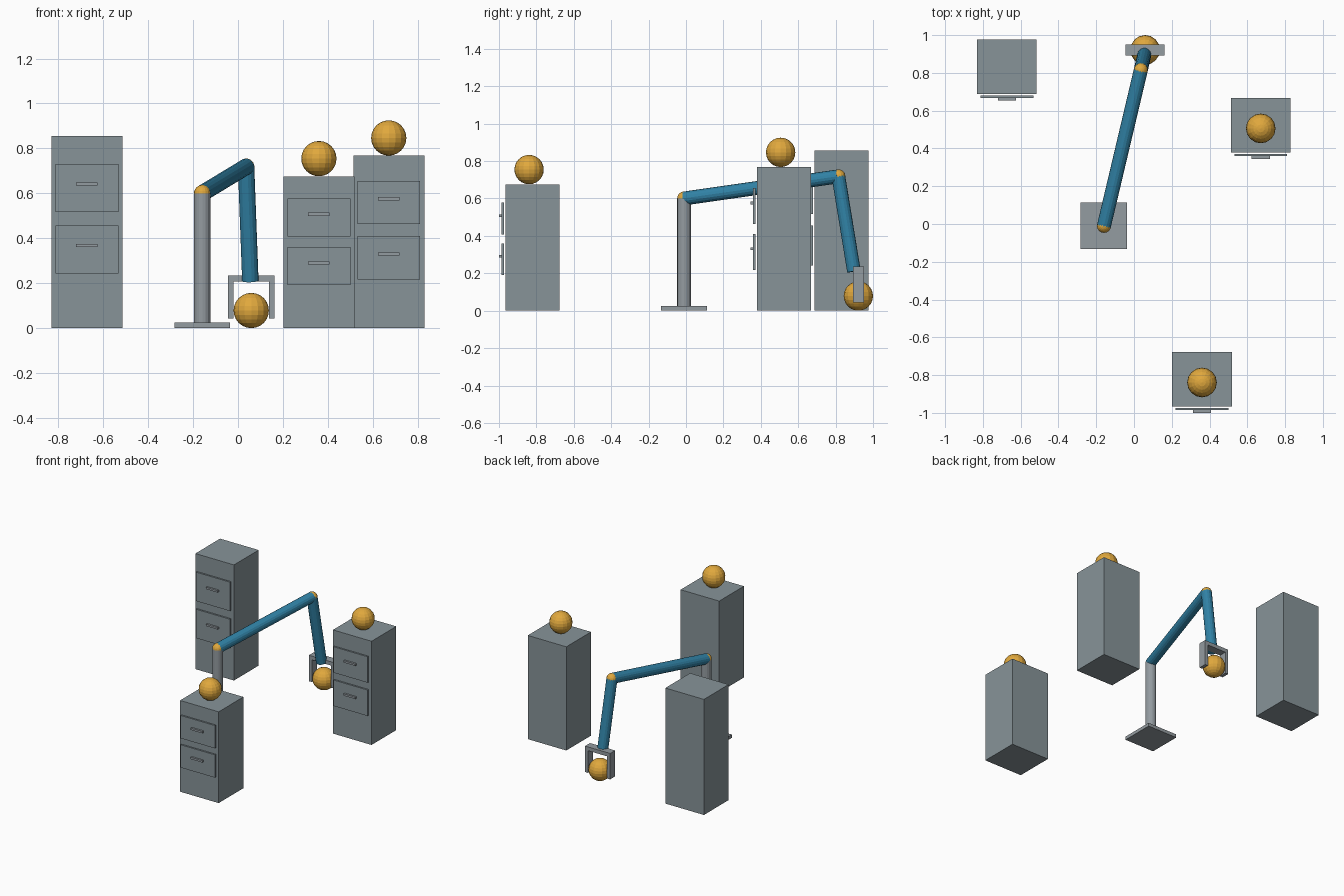
import bpy, math
from mathutils import Vector

if "Cube" in bpy.data.objects:
    bpy.data.objects.remove(bpy.data.objects["Cube"])


def material(name, rgb):
    lin = [c / 12.92 if c <= 0.04045 else ((c + 0.055) / 1.055) ** 2.4 for c in rgb]
    m = bpy.data.materials.new(name)
    m.diffuse_color = (*lin, 1)
    m.use_nodes = True
    m.node_tree.nodes["Principled BSDF"].inputs["Base Color"].default_value = m.diffuse_color
    return m


CABINET = material("cabinet grey", (0.53, 0.58, 0.60))
METAL = material("metal grey", (0.58, 0.61, 0.63))
BLUE = material("arm blue", (0.19, 0.51, 0.65))
GOLD = material("gold", (0.88, 0.66, 0.24))


def finish(name, mat):
    ob = bpy.context.object
    ob.name = name
    ob.data.materials.append(mat)
    return ob


def box(name, lo, hi, mat):
    lo, hi = Vector(lo), Vector(hi)
    bpy.ops.mesh.primitive_cube_add(size=1, location=(lo + hi) / 2)
    bpy.context.object.scale = hi - lo
    return finish(name, mat)


def ball(name, loc, r):
    bpy.ops.mesh.primitive_uv_sphere_add(segments=16, ring_count=12, radius=r, location=loc)
    return finish(name, GOLD)


def rod(name, a, b, r, mat):
    a, b = Vector(a), Vector(b)
    bpy.ops.mesh.primitive_cylinder_add(vertices=16, radius=r, depth=(b - a).length,
                                        location=(a + b) / 2)
    bpy.context.object.rotation_euler = (b - a).to_track_quat('Z', 'Y').to_euler()
    return finish(name, mat)


BALL_R = 0.0785


# Cabinet with two drawer fronts standing just clear of the body, and bar handles
def cabinet(tag, x, front, height, with_ball):
    box(f"{tag}_cabinet_body", (x - 0.158, front, 0), (x + 0.158, front + 0.289, height), CABINET)
    for level, mid, grip in (("lower", 0.408, 0.43), ("upper", 0.729, 0.75)):
        z, g = mid * height, grip * height
        half = 0.125 * height
        box(f"{tag}_{level}_drawer", (x - 0.14, front - 0.02, z - half),
            (x + 0.14, front - 0.008, z + half), CABINET)
        box(f"{tag}_{level}_handle", (x - 0.048, front - 0.034, g - 0.007),
            (x + 0.048, front - 0.02, g + 0.007), METAL)
    if with_ball:
        ball(f"{tag}_ball", (x, front + 0.127, height + BALL_R), BALL_R)


cabinet("back_left", -0.673, 0.688, 0.856, False)
cabinet("front_right", 0.36, -0.966, 0.676, True)
cabinet("back_right", 0.671, 0.379, 0.768, True)

# Robot arm: base plate, column, two links and their joints
R = 0.037
shoulder = Vector((-0.159, -0.01, 0.6))
elbow = Vector((0.036, 0.815, 0.718))
wrist = Vector((0.055, 0.898, 0.21))
bx, by = shoulder.x, shoulder.y
box("arm_base", (bx - 0.123, by - 0.123, 0), (bx + 0.123, by + 0.123, 0.025), METAL)
rod("arm_column", (bx, by, 0.025), shoulder, R, METAL)
rod("upper_arm", shoulder, elbow, R, BLUE)
rod("lower_arm", elbow, wrist, R, BLUE)
ball("shoulder_joint", shoulder, R)
ball("elbow_joint", elbow, R)

# Gripper: palm, two fingers and the held ball
gx, gy = 0.059, 0.9215
box("gripper_palm", (gx - 0.103, gy - 0.029, 0.207), (gx + 0.103, gy + 0.029, 0.235), METAL)
for side, s in (("left", -1), ("right", 1)):
    xs = sorted((gx + s * 0.079, gx + s * 0.103))
    box(f"gripper_{side}_finger", (xs[0], gy - 0.029, 0.043), (xs[1], gy + 0.029, 0.207), METAL)
ball("held_ball", (gx, gy, BALL_R), BALL_R)
